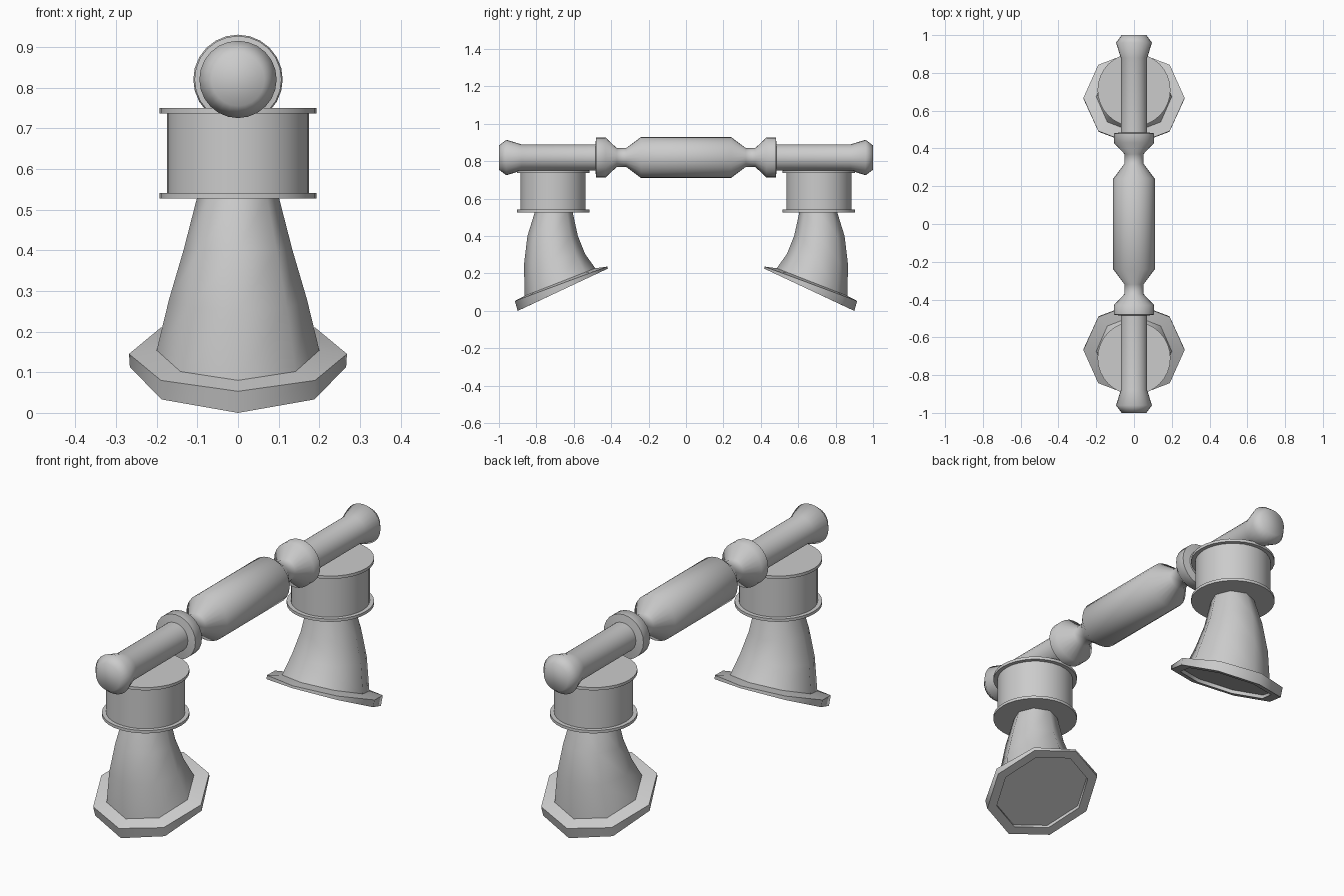
import bpy, bmesh, math

if "Cube" in bpy.data.objects:
    bpy.data.objects.remove(bpy.data.objects["Cube"])

TAU = 2 * math.pi


def loft(name, rings, smooth_angle, mirror=False):
    """Skin a list of equal-length vertex rings and cap both ends."""
    bm = bmesh.new()
    loops = [[bm.verts.new(p) for p in ring] for ring in rings]
    n = len(loops[0])
    for a, b in zip(loops, loops[1:]):
        for i in range(n):
            j = (i + 1) % n
            bm.faces.new((a[i], a[j], b[j], b[i]))
    bm.faces.new(loops[0])
    bm.faces.new(loops[-1])
    bmesh.ops.recalc_face_normals(bm, faces=bm.faces)
    mesh = bpy.data.meshes.new(name)
    bm.to_mesh(mesh)
    bm.free()
    ob = bpy.data.objects.new(name, mesh)
    bpy.context.collection.objects.link(ob)
    bpy.ops.object.select_all(action='DESELECT')
    ob.select_set(True)
    bpy.context.view_layer.objects.active = ob
    bpy.ops.object.shade_smooth_by_angle(angle=math.radians(smooth_angle))
    if mirror:
        mod = ob.modifiers.new("other_side", 'MIRROR')
        mod.use_axis = (False, True, False)
        mod.use_mirror_merge = False
    return ob


def tilted_ring(outer, inner, rx, n=8):
    """Ellipse spanning two (y, z) points, with half-width rx in x."""
    cy, cz = (outer[0] + inner[0]) / 2, (outer[1] + inner[1]) / 2
    dy, dz = (inner[0] - outer[0]) / 2, (inner[1] - outer[1]) / 2
    return [(rx * math.sin(TAU * i / n),
             cy + dy * math.cos(TAU * i / n),
             cz + dz * math.cos(TAU * i / n)) for i in range(n)]


# turned grip bar along y
half = [(0.24, 0.11), (0.32, 0.05), (0.37, 0.05), (0.43, 0.107),
        (0.48, 0.107), (0.485, 0.07), (0.88, 0.07), (0.96, 0.095), (1.0, 0.065)]
profile = [(-y, r) for y, r in reversed(half)] + half
N = 24
loft("grip_bar", [[(r * math.cos(TAU * i / N), y, 0.82 + r * math.sin(TAU * i / N))
                   for i in range(N)] for y, r in profile], 62)

# flanged drums under each end of the bar
N = 32
drum = [(0.527, 0.193), (0.541, 0.193), (0.541, 0.174),
        (0.736, 0.174), (0.736, 0.193), (0.75, 0.193)]
loft("drum", [[(r * math.cos(TAU * i / N), -0.71 + r * math.sin(TAU * i / N), z)
               for i in range(N)] for z, r in drum], 40, mirror=True)

# flared octagonal feet with slanted base plates and recessed undersides
sections = [((-0.807, 0.532), (-0.607, 0.532), 0.10),
            ((-0.848, 0.40), (-0.578, 0.40), 0.134),
            ((-0.866, 0.25), (-0.54, 0.305), 0.17),
            ((-0.863, 0.08), (-0.485, 0.228), 0.20),
            ((-0.915, 0.053), (-0.42, 0.237), 0.268),
            ((-0.90, 0.0), (-0.418, 0.226), 0.266),
            ((-0.859, 0.019), (-0.459, 0.207), 0.22),
            ((-0.866, 0.034), (-0.466, 0.222), 0.22)]
loft("foot", [tilted_ring(*s) for s in sections], 62, mirror=True)
